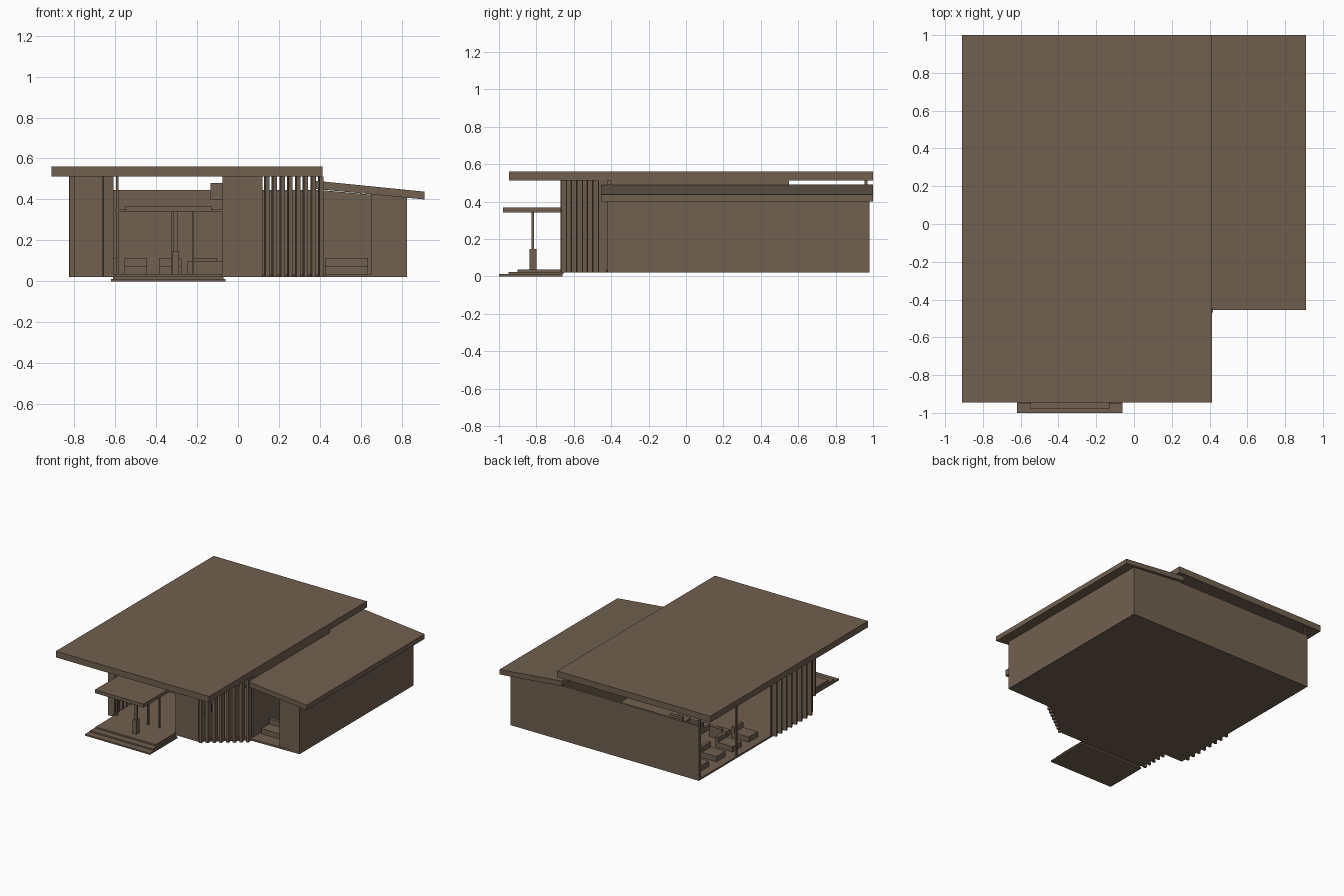
import bpy, bmesh, math
from mathutils import Matrix, Vector

mat = bpy.data.materials.new("warm brown")
mat.diffuse_color = (0.165, 0.118, 0.08, 1)


def finish(name, bm):
    bmesh.ops.recalc_face_normals(bm, faces=bm.faces[:])
    me = bpy.data.meshes.new(name)
    bm.to_mesh(me)
    bm.free()
    me.materials.append(mat)
    ob = bpy.data.objects.new(name, me)
    bpy.context.collection.objects.link(ob)
    return ob


def add_box(bm, x0, x1, y0, y1, z0, z1):
    m = Matrix.Translation(((x0 + x1) / 2, (y0 + y1) / 2, (z0 + z1) / 2))
    m = m @ Matrix.Diagonal((x1 - x0, y1 - y0, z1 - z0, 1))
    bmesh.ops.create_cube(bm, size=1, matrix=m)


def boxes(name, *dims):
    bm = bmesh.new()
    for d in dims:
        add_box(bm, *d)
    return finish(name, bm)


def prism(name, pts, offset):
    """Extrude a flat outline of 3D points by an offset."""
    bm = bmesh.new()
    f = bm.faces.new([bm.verts.new(p) for p in pts])
    r = bmesh.ops.extrude_face_region(bm, geom=[f])
    vs = [g for g in r["geom"] if isinstance(g, bmesh.types.BMVert)]
    bmesh.ops.translate(bm, vec=Vector(offset), verts=vs)
    return finish(name, bm)


def fins(name, a, b, n, width, depth, angle, z0=0.02, z1=0.512):
    """Row of upright fins from a to b; angle turns each fin."""
    bm = bmesh.new()
    for i in range(n):
        t = i / (n - 1)
        p = Vector((a[0] + (b[0] - a[0]) * t, a[1] + (b[1] - a[1]) * t, (z0 + z1) / 2))
        m = Matrix.Translation(p) @ Matrix.Rotation(angle, 4, "Z")
        m = m @ Matrix.Diagonal((width, depth, z1 - z0, 1))
        bmesh.ops.create_cube(bm, size=1, matrix=m)
    return finish(name, bm)


# Roofs: flat main roof and sloping wing roof
boxes("main_roof", (-0.91, 0.412, -0.945, 1.0, 0.512, 0.56))
prism("wing_roof", [(0.37, -0.455, 0.452), (0.91, -0.455, 0.40),
                    (0.91, -0.455, 0.438), (0.37, -0.455, 0.492)], (0, 1.455, 0))

# Floor slab with a projecting entrance bay
outline = [(-0.80, -0.42), (-0.62, -0.42), (-0.62, -0.66), (0.12, -0.66),
           (0.41, -0.43), (0.825, -0.42), (0.825, 0.98), (-0.80, 0.98)]
prism("floor_slab", [(x, y, 0.02) for x, y in outline], (0, 0, 0.014))

# Outer walls
prism("back_wall", [(-0.80, 0.965, 0.02), (0.825, 0.965, 0.02), (0.825, 0.965, 0.408),
                    (0.41, 0.965, 0.445), (-0.80, 0.965, 0.445)], (0, 0.017, 0))
boxes("right_wall", (0.807, 0.825, -0.42, 0.98, 0.02, 0.41))
prism("wing_front_wall", [(0.66, -0.42, 0.02), (0.825, -0.42, 0.02),
                          (0.825, -0.42, 0.41), (0.66, -0.42, 0.425)], (0, 0.018, 0))
boxes("left_front_wall", (-0.80, -0.64, -0.42, -0.402, 0.02, 0.512))
boxes("entrance_wall", (-0.075, 0.12, -0.66, -0.64, 0.02, 0.512),
      (-0.075, -0.055, -0.66, -0.42, 0.02, 0.512))

# Inner partition between hall and wing
boxes("partition", (0.392, 0.41, -0.40, 0.55, 0.034, 0.512),
      (0.392, 0.41, 0.55, 0.97, 0.034, 0.47))
boxes("wall_cabinet", (-0.135, -0.075, -0.6, -0.54, 0.40, 0.48))

# Upright fins screening the corners
fins("diagonal_fins", (0.14, -0.645), (0.405, -0.445), 8, 0.02, 0.05, math.radians(8))
fins("left_side_fins", (-0.80, -0.37), (-0.80, 0.06), 8, 0.05, 0.018, math.radians(8))
fins("bay_side_fins", (-0.635, -0.65), (-0.635, -0.45), 5, 0.05, 0.018, math.radians(10))

# Glazing frames
boxes("entrance_frames",
      (-0.595, -0.583, -0.66, -0.645, 0.03, 0.512),
      (-0.325, -0.313, -0.66, -0.645, 0.03, 0.345),
      (-0.225, -0.215, -0.66, -0.645, 0.03, 0.345),
      (-0.60, -0.07, -0.66, -0.645, 0.34, 0.352))
boxes("left_window_frame",
      (-0.80, -0.785, 0.955, 0.97, 0.02, 0.512),
      (-0.80, -0.788, 0.51, 0.522, 0.02, 0.512),
      (-0.80, -0.788, 0.08, 0.092, 0.02, 0.512))
boxes("wing_window_frame", (0.65, 0.66, -0.42, -0.405, 0.03, 0.43))

# Porch: steps, canopy and post on a plinth
boxes("porch_steps", (-0.62, -0.06, -1.0, -0.66, 0.0, 0.012),
      (-0.61, -0.07, -0.95, -0.655, 0.012, 0.024),
      (-0.60, -0.08, -0.90, -0.65, 0.024, 0.036))
boxes("porch_canopy", (-0.55, -0.13, -0.978, -0.65, 0.342, 0.368))
boxes("porch_post", (-0.315, -0.295, -0.825, -0.812, 0.036, 0.342),
      (-0.322, -0.288, -0.838, -0.80, 0.036, 0.145))


# Furniture
def seat(name, x, y, w, d, back):
    dims = [(x - w / 2, x + w / 2, y - d / 2, y + d / 2, 0.034, 0.075)]
    if back == "x":
        dims.append((x + w / 2 - 0.025, x + w / 2, y - d / 2, y + d / 2, 0.075, 0.115))
    else:
        dims.append((x - w / 2, x + w / 2, y + d / 2 - 0.025, y + d / 2, 0.075, 0.115))
    boxes(name, *dims)


for i in range(4):
    seat("window_seat", -0.66, 0.82 - 0.2 * i, 0.15, 0.11, "x")
for i in range(3):
    seat("hall_chair", -0.5 + 0.17 * i, 0.3, 0.11, 0.11, "y")
seat("wing_sofa", 0.53, -0.26, 0.21, 0.12, "y")
boxes("reception_desk", (-0.25, -0.07, -0.3, -0.22, 0.034, 0.10))
